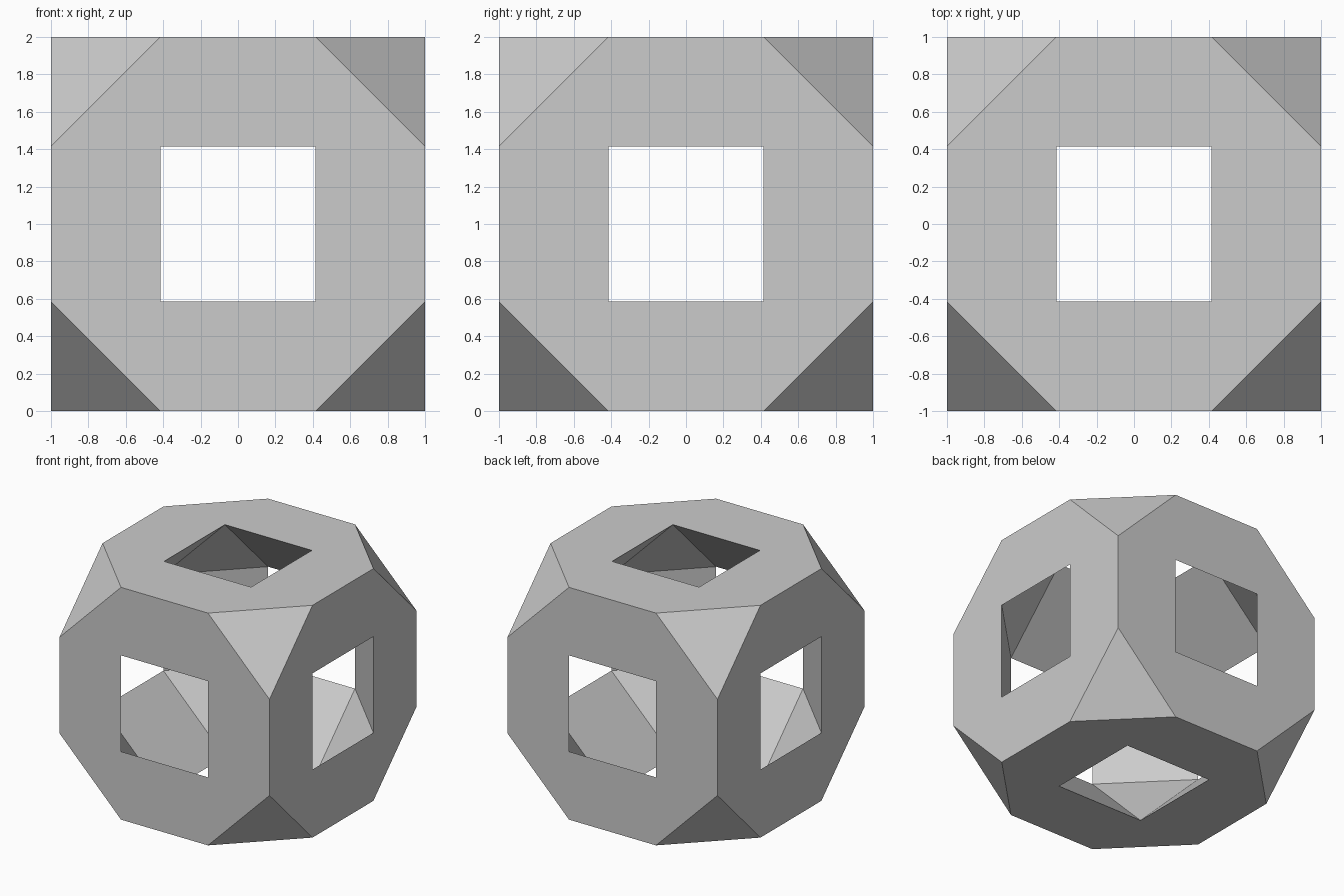
import bpy, bmesh
from math import sqrt

if "Cube" in bpy.data.objects:
    bpy.data.objects.remove(bpy.data.objects["Cube"])

# Hollow truncated cube: square windows open onto a rhombicuboctahedral cavity
H = sqrt(2) - 1
SIGNS = (-1, 1)
bm = bmesh.new()


def face(points, axis=0):
    """Add a face; coordinates are cycled so the first one lies along axis."""
    verts = []
    for p in points:
        x, y, z = (p[(i - axis) % 3] for i in range(3))
        verts.append(bm.verts.new((x, y, z + 1)))
    bm.faces.new(verts)


for axis in range(3):
    for s in SIGNS:
        for t in SIGNS:
            # Flat octagonal frame around each window: side bands
            face([(s, t, -H), (s, t, H), (s, t * H, H), (s, t * H, -H)], axis)
            face([(s, -H, t), (s, H, t), (s, H, t * H), (s, -H, t * H)], axis)
            # Frame corners
            for u in SIGNS:
                face([(s, t, u * H), (s, t * H, u), (s, t * H, u * H)], axis)
            # Slanted cavity walls between neighbouring windows
            face([(-H, s, t * H), (H, s, t * H), (H, s * H, t), (-H, s * H, t)], axis)

# Cut outer corners and matching cavity triangles
for a in SIGNS:
    for b in SIGNS:
        for c in SIGNS:
            face([(a * H, b, c), (a, b * H, c), (a, b, c * H)])
            face([(a, b * H, c * H), (a * H, b, c * H), (a * H, b * H, c)])

# Weld, orient, and merge the coplanar frame corners into the bands where possible
bmesh.ops.remove_doubles(bm, verts=bm.verts, dist=1e-4)
bmesh.ops.recalc_face_normals(bm, faces=bm.faces)

mesh = bpy.data.meshes.new("windowed_truncated_cube")
bm.to_mesh(mesh)
bm.free()
obj = bpy.data.objects.new("windowed_truncated_cube", mesh)
bpy.context.collection.objects.link(obj)
